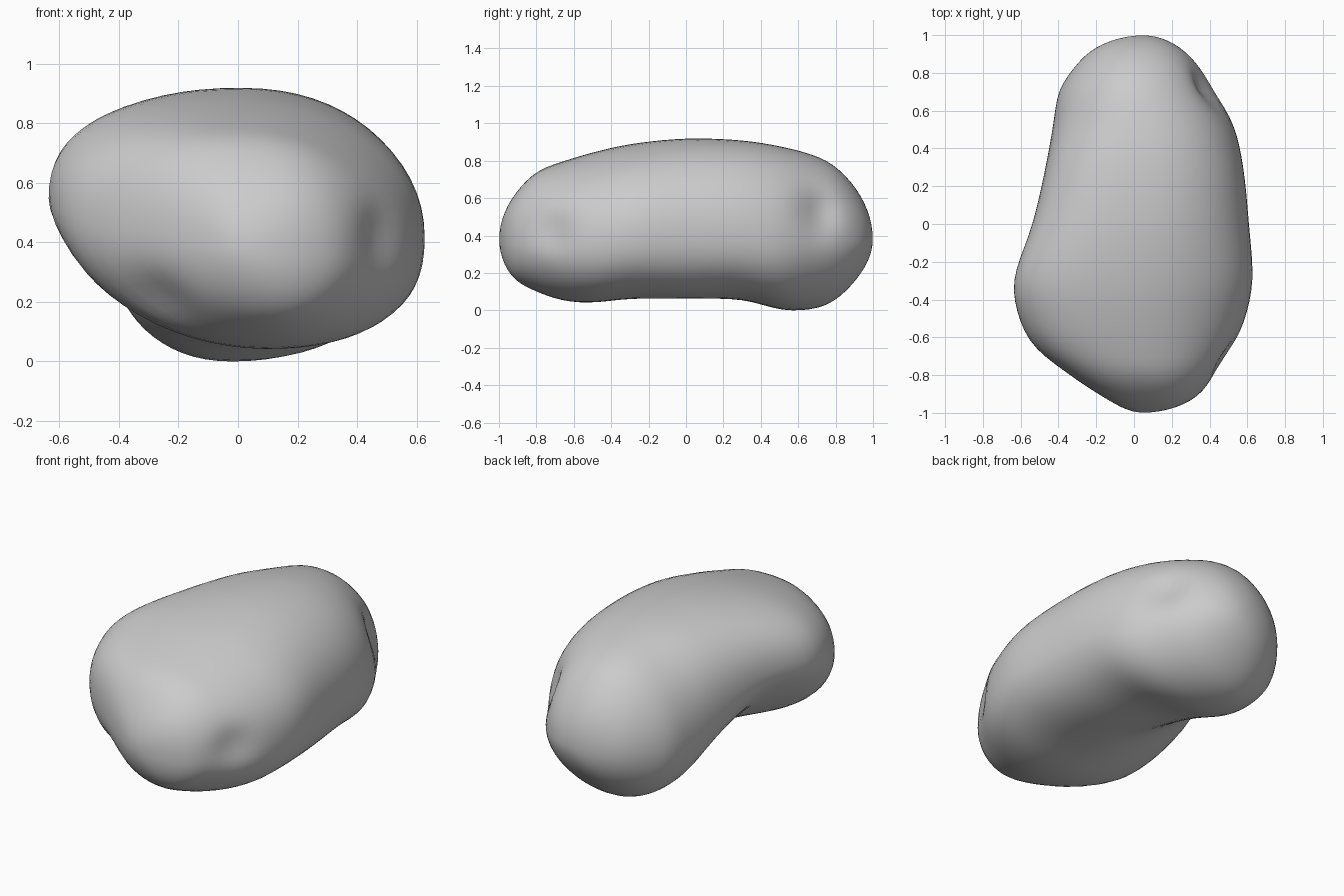
import bpy
import bmesh
from math import acos, cos, sin, pi, exp
from mathutils import Vector

if "Cube" in bpy.data.objects:
    bpy.data.objects.remove(bpy.data.objects["Cube"], do_unlink=True)

# Outline along the length: y, left edge, right edge, underside, crown
OUTLINE = [
    (-1, .05, .05, .38, .38),
    (-.93, -.14, .31, .18, .6),
    (-.8, -.34, .43, .1, .74),
    (-.65, -.53, .53, .05, .8),
    (-.5, -.61, .59, .04, .845),
    (-.3, -.64, .63, .06, .89),
    (0, -.54, .61, .06, .92),
    (.3, -.47, .58, .055, .91),
    (.52, -.43, .53, .0, .875),
    (.7, -.4, .43, .01, .825),
    (.8, -.34, .37, .055, .77),
    (.93, -.21, .25, .19, .62),
    (1, .05, .05, .38, .38),
]
# Small pits: centre, push direction, radius
PITS = [
    (Vector((.39, .71, .53)), Vector((-.07, 0, 0)), .09),
    (Vector((.47, -.7, .42)), Vector((-.04, .02, 0)), .09),
    (Vector((-.28, -.75, .2)), Vector((.02, .03, .02)), .1),
]
RINGS, SEGMENTS = 52, 64


def spread(y):
    return acos(max(-1, min(1, -y)))


KEYS = [spread(row[0]) for row in OUTLINE]


def slope(i, column):
    a, b = max(i - 1, 0), min(i + 1, len(KEYS) - 1)
    return (OUTLINE[b][column] - OUTLINE[a][column]) / (KEYS[b] - KEYS[a])


def outline_at(t, column):
    """Smooth curve through one column of the outline."""
    i = max(k for k in range(len(KEYS) - 1) if KEYS[k] <= t)
    span = KEYS[i + 1] - KEYS[i]
    u = (t - KEYS[i]) / span
    rise = u * u * (3 - 2 * u)
    return (OUTLINE[i][column] * (1 - rise) + OUTLINE[i + 1][column] * rise
            + span * slope(i, column) * u * (1 - u) ** 2
            - span * slope(i + 1, column) * u * u * (1 - u))


def ease(low, high, value):
    u = max(0, min(1, (value - low) / (high - low)))
    return u * u * (3 - 2 * u)


def mix(a, b, u):
    return a + (b - a) * u


def section_point(t, angle):
    """Point on a lopsided rounded cross-section with an undercut flank."""
    y = -cos(t)
    left, right, low, high = (outline_at(t, c) for c in range(1, 5))
    back = ease(-.15, .55, y)
    nose = 1 - ease(-.85, -.4, y)
    tail = ease(.3, .8, y)
    undercut = ease(-.65, 0, y) * (1 - back)
    crown_x = mix(left, right, .48)
    base_x = mix(left, right, mix(.58, .43, back))
    left_z = mix(low, high, mix(.59, .43, back) - .05 * nose)
    right_z = mix(low, high, .43)
    c, s = cos(angle), sin(angle)
    mid_x = crown_x if s >= 0 else base_x
    mid_z = right_z if c >= 0 else left_z
    # Roundness of each quarter: above one is flatter, below one is fuller
    if s >= 0:
        power = .95 - .05 * nose if c >= 0 else .81 + .26 * tail
    elif c >= 0:
        power = .8 + .18 * nose + .25 * tail
    else:
        power = mix(mix(1.03, .95, back), 1.52, undercut)
    x = mid_x + ((right if c >= 0 else left) - mid_x) * abs(c) ** power
    z = mid_z + ((high if s >= 0 else low) - mid_z) * abs(s) ** power
    point = Vector((x, y, z))
    for centre, push, radius in PITS:
        point += push * exp(-((point - centre).length / radius) ** 2)
    return point


# Loft the rings into one closed stone body
bm = bmesh.new()
rings = []
for r in range(1, RINGS):
    t = pi * r / RINGS
    rings.append([bm.verts.new(section_point(t, 2 * pi * k / SEGMENTS))
                  for k in range(SEGMENTS)])
for first, second in zip(rings, rings[1:]):
    for k in range(SEGMENTS):
        n = (k + 1) % SEGMENTS
        bm.faces.new((first[k], first[n], second[n], second[k]))
for ring, t in ((rings[0], 0), (rings[-1], pi)):
    tip = bm.verts.new((outline_at(t, 1), -cos(t), outline_at(t, 3)))
    for k in range(SEGMENTS):
        bm.faces.new((ring[k], ring[(k + 1) % SEGMENTS], tip))
for _ in range(4):
    bmesh.ops.smooth_vert(bm, verts=bm.verts, factor=.4,
                          use_axis_x=True, use_axis_y=True, use_axis_z=True)

# Rest the stone on the ground
ground = min(v.co.z for v in bm.verts)
bmesh.ops.translate(bm, verts=bm.verts, vec=(0, 0, -ground))
bmesh.ops.recalc_face_normals(bm, faces=bm.faces)
mesh = bpy.data.meshes.new("stone_body")
bm.to_mesh(mesh)
bm.free()
stone = bpy.data.objects.new("stone_body", mesh)
bpy.context.collection.objects.link(stone)

# Plain grey stone
grey = bpy.data.materials.new("stone_grey")
grey.use_nodes = True
colour = (.6, .6, .6, 1)
grey.diffuse_color = colour
grey.node_tree.nodes["Principled BSDF"].inputs["Base Color"].default_value = colour
mesh.materials.append(grey)

bpy.ops.object.select_all(action="DESELECT")
stone.select_set(True)
bpy.context.view_layer.objects.active = stone
bpy.ops.object.shade_smooth()
